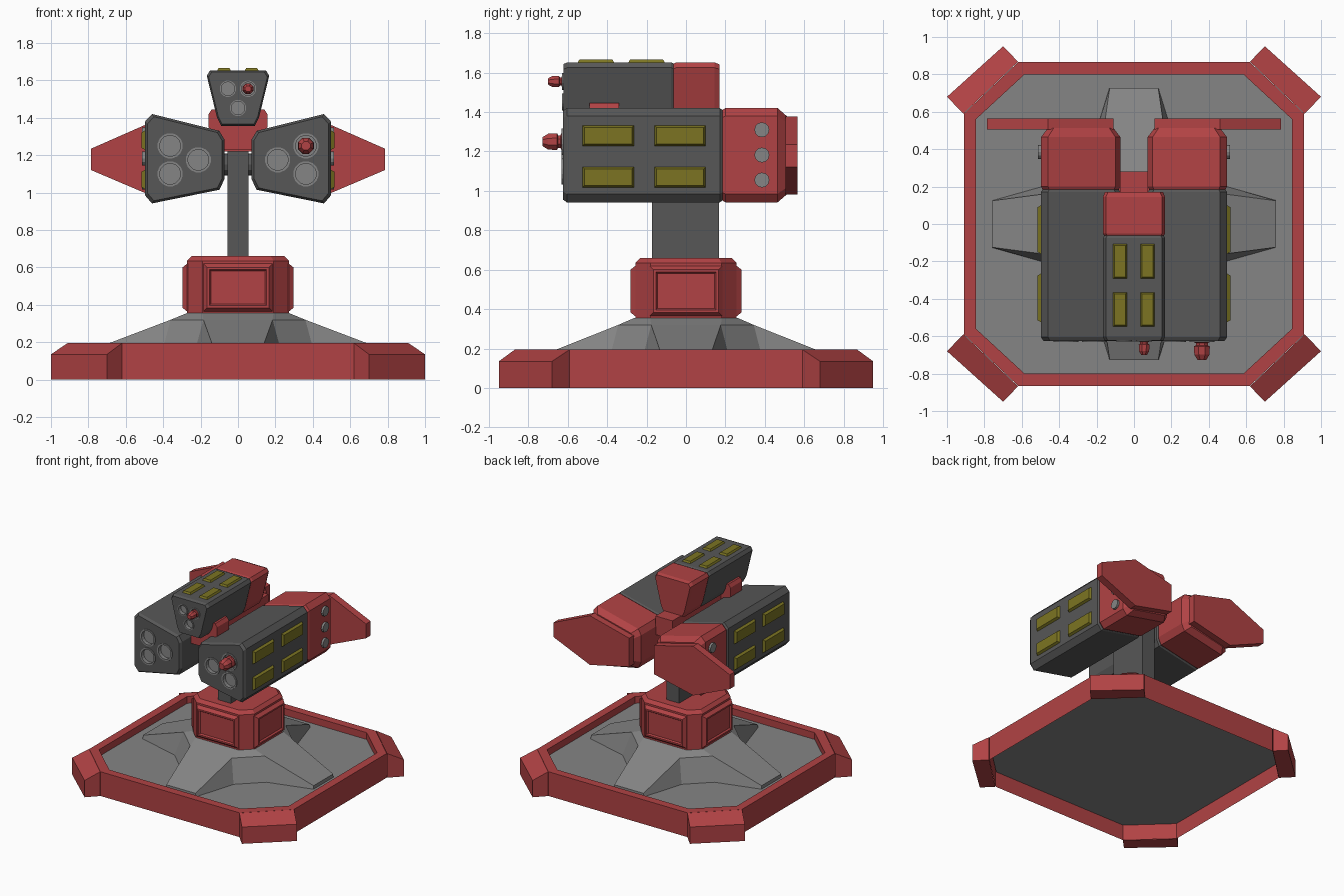
import bpy, bmesh, math
from mathutils import Vector

if "Cube" in bpy.data.objects:
    bpy.data.objects.remove(bpy.data.objects["Cube"])


def material(name, rgb):
    m = bpy.data.materials.new(name)
    m.diffuse_color = (*rgb, 1)
    m.use_nodes = True
    m.node_tree.nodes["Principled BSDF"].inputs["Base Color"].default_value = m.diffuse_color
    return m


RED = material("red paint", (0.44, 0.055, 0.058))
DARK = material("dark grey metal", (0.095, 0.095, 0.095))
GREY = material("light grey metal", (0.235, 0.235, 0.235))
YELLOW = material("olive yellow", (0.20, 0.175, 0.016))


def mesh_object(name, bm, mat):
    bmesh.ops.recalc_face_normals(bm, faces=bm.faces)
    me = bpy.data.meshes.new(name)
    bm.to_mesh(me)
    bm.free()
    me.materials.append(mat)
    ob = bpy.data.objects.new(name, me)
    bpy.context.collection.objects.link(ob)
    return ob


def add_loft(bm, rings, caps=(True, True)):
    """Bridge a list of equally long closed rings."""
    vs = [[bm.verts.new(p) for p in ring] for ring in rings]
    n = len(vs[0])
    for a, b in zip(vs, vs[1:]):
        for i in range(n):
            j = (i + 1) % n
            bm.faces.new((a[i], a[j], b[j], b[i]))
    if caps[0]:
        bm.faces.new(vs[0][::-1])
    if caps[1]:
        bm.faces.new(vs[-1])


def loft(name, rings, mat, caps=(True, True)):
    bm = bmesh.new()
    add_loft(bm, rings, caps)
    return mesh_object(name, bm, mat)


def section(poly, y, k=1.0):
    """x-z outline at depth y, scaled by k about its middle."""
    cx = sum(p[0] for p in poly) / len(poly)
    cz = sum(p[1] for p in poly) / len(poly)
    return [(cx + (x - cx) * k, y, cz + (z - cz) * k) for x, z in poly]


def circle(x, z, r, y, n=16):
    return [(x + r * math.cos(2 * math.pi * (i + .5) / n), y,
             z + r * math.sin(2 * math.pi * (i + .5) / n)) for i in range(n)]


def circle_x(x, y, z, r, n=12):
    return [(x, y + r * math.cos(2 * math.pi * i / n),
             z + r * math.sin(2 * math.pi * i / n)) for i in range(n)]


def octagon(ax, ay, bx, by, z):
    """ax, ay: half sizes; bx, by: where the corner cuts begin."""
    return [(ax, -by, z), (ax, by, z), (bx, ay, z), (-bx, ay, z),
            (-ax, by, z), (-ax, -by, z), (-bx, -ay, z), (bx, -ay, z)]


def box(name, x, y, z, mat):
    return loft(name, [[(x[0], y[0], k), (x[1], y[0], k), (x[1], y[1], k), (x[0], y[1], k)]
                       for k in z], mat)


def panel(name, centre, u, n, hu, hv, depth, inset, mat, recess=False):
    """Raised plate with sloped sides, facing n."""
    c, u, n = Vector(centre), Vector(u), Vector(n)
    v = n.cross(u)
    steps = [(0, -.01), (0, 0), (inset, depth)]
    if recess:
        steps += [(inset + .012, depth), (inset + .02, depth - .012)]
    rings = [[c + u * a * (hu - i) + v * b * (hv - i) + n * d
              for a, b in ((-1, -1), (1, -1), (1, 1), (-1, 1))] for i, d in steps]
    return loft(name, rings, mat)


# --- Base: hollow rim, floor, four corner feet
outer = (.91, .865, .62, .59)
inner = (.845, .80, .585, .56)
loft("base_rim", [octagon(*outer, 0), octagon(*outer, .195),
                  octagon(*inner, .195), octagon(*inner, .13)], RED, (False, False))
loft("base_floor", [octagon(.905, .86, .617, .587, .125),
                    octagon(.905, .86, .617, .587, .14)], GREY)
for sx in (1, -1):
    for sy in (1, -1):
        a, b = (sx * .62, sy * .868), (sx * .912, sy * .59)
        c, d = (sx * .70, sy * .95), (sx * 1.0, sy * .68)
        loft("corner_foot", [[(*a, 0), (*a, .195), (*b, .195), (*b, 0)],
                             [(*c, 0), (*c, .135), (*d, .135), (*d, 0)]], RED, (False, True))

# --- Star-shaped mound with four sloping arms
bm = bmesh.new()
for q in range(4):
    ca, sa = (1, 0, -1, 0)[q], (0, 1, 0, -1)[q]

    def P(x, y, z):
        return bm.verts.new((x * ca - y * sa, (x * sa + y * ca) * .955, z))
    hub = [P(.275, -.19, .355), P(.275, .19, .355), P(.19, .275, .355)]
    top = [P(.36, -.185, .32), P(.76, -.13, .168), P(.76, .13, .168),
           P(.36, .185, .32), P(.185, .36, .32)]
    low = [P(.41, -.235, .135), P(.76, -.132, .135), P(.76, .132, .135),
           P(.41, .235, .135), P(.235, .41, .135)]
    bm.faces.new((hub[0], top[0], top[3], hub[1]))
    bm.faces.new(top[:4])
    bm.faces.new((hub[1], top[3], top[4], hub[2]))
    for i in range(4):
        bm.faces.new((top[i], low[i], low[i + 1], top[i + 1]))
bmesh.ops.remove_doubles(bm, verts=bm.verts, dist=.0005)
mesh_object("star_mound", bm, GREY)

# --- Pedestal with four framed panels, and the post
loft("pedestal", [octagon(.272, .257, .19, .18, .345), octagon(.272, .257, .19, .18, .635),
                  octagon(.247, .232, .175, .165, .66)], RED)
for n, d in (((1, 0, 0), .272), ((-1, 0, 0), .272), ((0, 1, 0), .257), ((0, -1, 0), .257)):
    panel("pedestal_panel", (n[0] * d, n[1] * d, .492), (-n[1], n[0], 0), n,
          .185, .128, .025, .02, RED, True)
box("post", (-.057, .057), (-.172, .168), (.65, 1.23), DARK)
loft("axle", [circle_x(-.1, 0, 1.15, .06), circle_x(.1, 0, 1.15, .06)], DARK)

# --- Cradle under the top pod
cradle = [(-.14, 1.445), (-.157, 1.42), (-.157, 1.35), (-.08, 1.23),
          (.08, 1.23), (.157, 1.35), (.157, 1.42), (.14, 1.445)]
loft("cradle_bracket", [section(cradle, -.49), section(cradle, -.34)], RED)
box("cradle_spine", (-.075, .075), (-.40, .28), (1.22, 1.37), RED)


# --- Pod parts
def pod_body(name, poly, y0, y1, tubes, r):
    body = loft(name, [section(poly, y0, .94), section(poly, y0 + .02),
                       section(poly, y1 - .015), section(poly, y1, .95)], DARK)
    bm = bmesh.new()
    for x, z in tubes:
        add_loft(bm, [circle(x, z, r, y0 - .05), circle(x, z, r, y0 + .05)])
    cutter = mesh_object(name + "_cutter", bm, DARK)
    cutter.hide_render = True
    cutter.hide_set(True)
    mod = body.modifiers.new("tube_holes", 'BOOLEAN')
    mod.object, mod.operation, mod.solver = cutter, 'DIFFERENCE', 'EXACT'
    for x, z in tubes:
        # thin launch tube sleeve with a closed bottom
        loft("launch_tube", [circle(x, z, r, y0 + .045), circle(x, z, r, y0 - .006),
                             circle(x, z, r * .82, y0 - .006), circle(x, z, r * .82, y0 + .025)],
             GREY)


def missile(x, z, r, y0, length):
    prof = [(1, .03), (1, -.15), (.75, -.2), (.75, -.3), (1, -.35), (.95, -.75), (.55, -1), ]
    loft("missile_tip", [circle(x, z, r * k, y0 + (t if t > 0 else t * length), 8)
                         for k, t in prof], RED)


# --- Side pods, mirrored
pod = [(.46, 1.42), (.497, 1.38), (.497, .985), (.46, .942),
       (.10, 1.015), (.073, 1.07), (.073, 1.285), (.10, 1.33)]
fin = [(.11, 1.29), (.46, 1.378), (.785, 1.235), (.785, 1.12), (.46, .982), (.11, 1.06)]
holes = [(.363, 1.25), (.212, 1.175), (.363, 1.10)]
for s, side in ((1, "right"), (-1, "left")):
    def flip(pts):
        return [(s * x, z) for x, z in pts]
    pod_body(side + "_pod", flip(pod), -.625, .187, flip(holes), .068)
    loft(side + "_pod_back", [section(flip(pod), y, k) for y, k in
                              ((.18, .95), (.20, 1), (.465, 1), (.512, .83))], RED)
    loft(side + "_fin", [section(flip(fin), .505), section(flip(fin), .565)], RED)
    for y in (-.395, -.03):
        for z in (1.28, 1.07):
            panel(side + "_yellow_panel", (s * .497, y, z), (0, 1, 0), (s, 0, 0),
                  .13, .052, .018, .01, YELLOW)
    for z in (1.31, 1.182, 1.055):
        loft(side + "_bolt", [circle_x(s * .48, .385, z, .038),
                              circle_x(s * .514, .385, z, .038)], GREY)
missile(.363, 1.25, .046, -.615, .112)

# --- Top pod
small = [(-.15, 1.652), (-.167, 1.625), (-.112, 1.40), (-.09, 1.357),
         (.09, 1.357), (.112, 1.40), (.167, 1.625), (.15, 1.652)]
pod_body("top_pod", small, -.622, -.06, [(-.054, 1.555), (.054, 1.555), (0, 1.452)], .044)
loft("top_pod_back", [section(small, y, k) for y, k in
                      ((-.065, .95), (-.05, 1), (.145, 1), (.17, .93))], RED)
for x in (-.075, .073):
    for y in (-.20, -.457):
        panel("top_yellow_panel", (x, y, 1.652), (1, 0, 0), (0, 0, 1),
              .037, .092, .014, .008, YELLOW)
missile(.054, 1.555, .031, -.615, .085)
